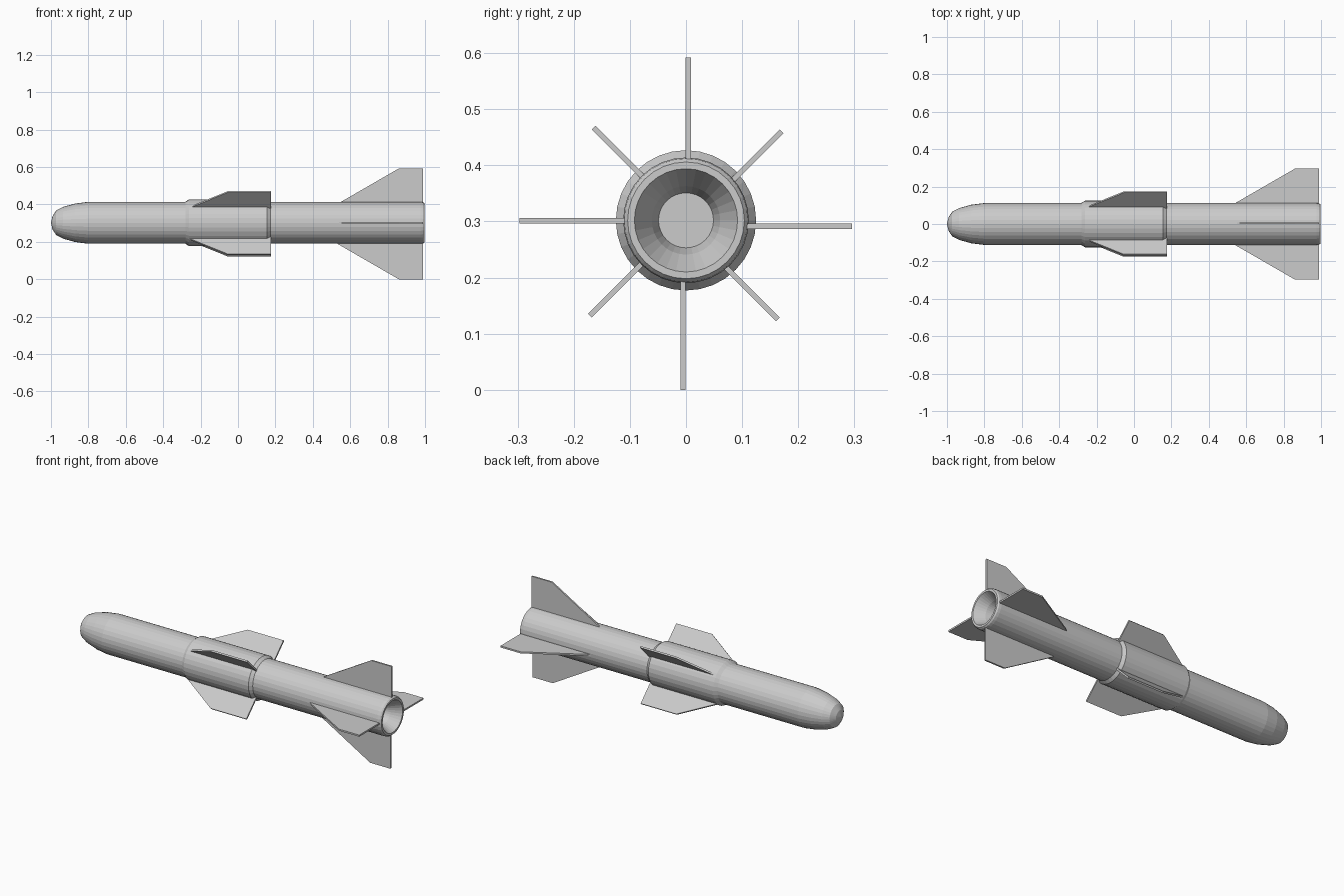
import bpy, bmesh, math
from mathutils import Matrix, Vector

if "Cube" in bpy.data.objects:
    bpy.data.objects.remove(bpy.data.objects["Cube"])

SIDES = 32
AXIS_Z = 0.302            # height of the body axis
PIVOT = Vector((0, -0.0005, 0.2963))   # centre the fins are arrayed about
THICK = 0.0095


def finish(name, bm):
    bmesh.ops.recalc_face_normals(bm, faces=bm.faces)
    me = bpy.data.meshes.new(name)
    bm.to_mesh(me)
    bm.free()
    ob = bpy.data.objects.new(name, me)
    bpy.context.collection.objects.link(ob)
    return ob


def lathe(name, profile):
    """Revolve (x, radius) points about the x axis."""
    bm = bmesh.new()
    verts = [bm.verts.new((x, 0, r)) for x, r in profile]
    edges = [bm.edges.new(p) for p in zip(verts, verts[1:])]
    bmesh.ops.spin(bm, geom=verts + edges, cent=(0, 0, 0), axis=(1, 0, 0),
                   angle=math.tau, steps=SIDES, use_duplicate=False)
    bmesh.ops.remove_doubles(bm, verts=bm.verts, dist=1e-5)
    ob = finish(name, bm)
    ob.location.z = AXIS_Z
    return ob


def fin(name, outline, degrees):
    """Flat plate from an (x, radius) outline, turned about the body axis."""
    bm = bmesh.new()
    face = bm.faces.new([bm.verts.new((x, 0, r)) for x, r in outline])
    ext = bmesh.ops.extrude_face_region(bm, geom=[face])
    moved = [g for g in ext["geom"] if isinstance(g, bmesh.types.BMVert)]
    bmesh.ops.translate(bm, verts=moved, vec=(0, THICK, 0))
    turn = Matrix.Rotation(math.radians(degrees), 4, 'X')
    bmesh.ops.transform(bm, matrix=Matrix.Translation(PIVOT) @ turn, verts=bm.verts)
    return finish(name, bm)


# Main tube: rounded nose, straight body, chamfered tail and hollow nozzle
lathe("body", [
    (-1.0, 0), (-0.992, 0.035), (-0.972, 0.066), (-0.935, 0.085),
    (-0.87, 0.103), (-0.80, 0.112), (0.975, 0.112), (0.99, 0.110),
    (0.998, 0.104), (0.998, 0.092), (0.94, 0.061), (0.90, 0.049), (0.90, 0)])

# Thicker sleeve that carries the wings
lathe("wing_sleeve", [
    (-0.285, 0.110), (-0.262, 0.125), (0.155, 0.125), (0.176, 0.110)])

# Four tail fins upright, four wings on the diagonals
tail = [(0.52, 0.10), (0.86, 0.2963), (0.99, 0.2963), (0.99, 0.10)]
wing = [(-0.295, 0.10), (-0.055, 0.237), (0.176, 0.237), (0.176, 0.10)]
for i in range(4):
    fin(f"tail_fin_{i + 1}", tail, 90 * i)
    fin(f"wing_{i + 1}", wing, 90 * i + 45)
